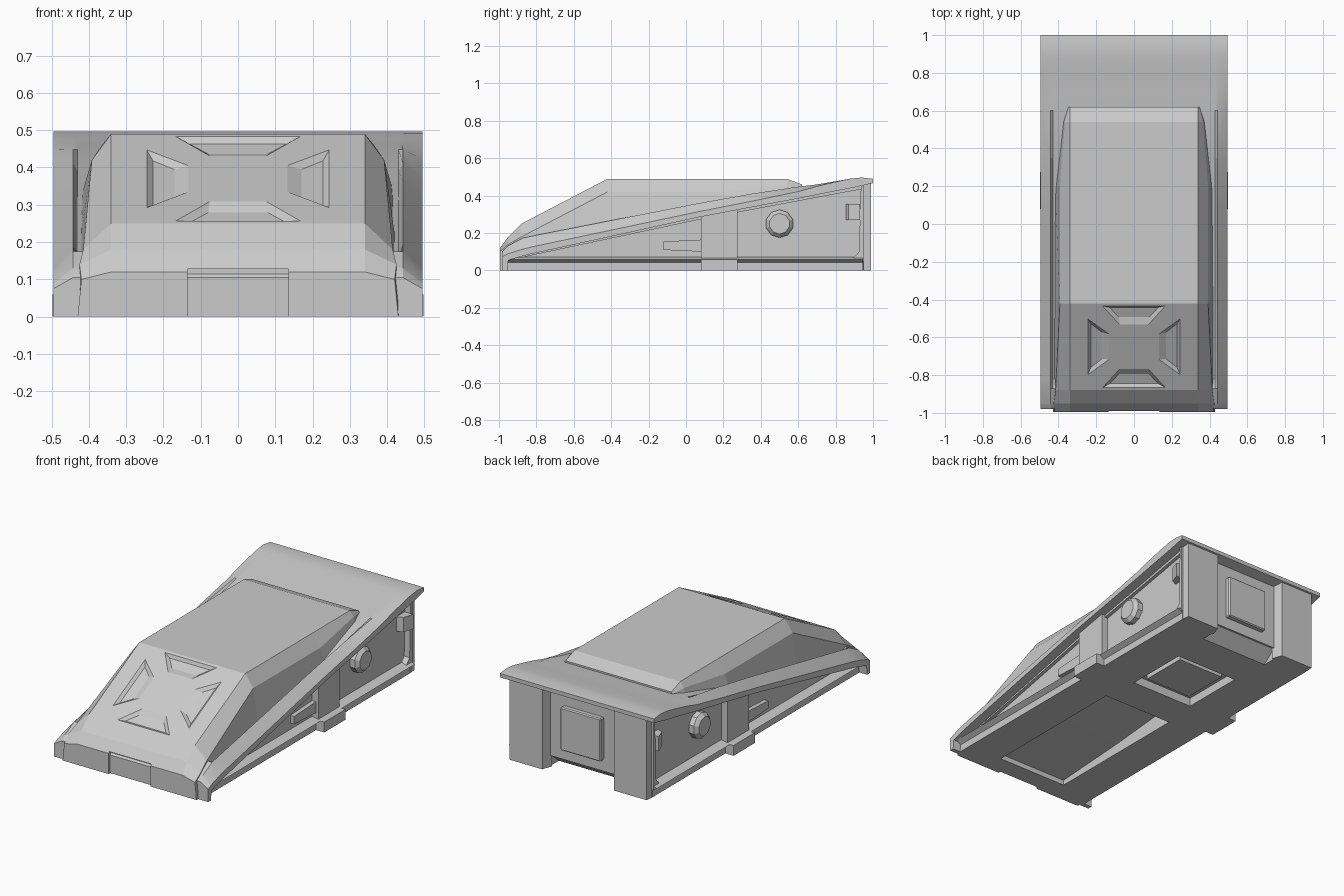
import bpy, bmesh, math
from mathutils import Vector

if "Cube" in bpy.data.objects:
    bpy.data.objects.remove(bpy.data.objects["Cube"])


def loft(name, rings, smooth=False):
    """Closed solid through a list of equally sized point rings."""
    bm = bmesh.new()
    vs = [[bm.verts.new(p) for p in r] for r in rings]
    n = len(rings[0])
    for a, b in zip(vs, vs[1:]):
        for i in range(n):
            j = (i + 1) % n
            bm.faces.new((a[i], a[j], b[j], b[i]))
    bm.faces.new(vs[0])
    bm.faces.new(vs[-1])
    bmesh.ops.recalc_face_normals(bm, faces=bm.faces)
    me = bpy.data.meshes.new(name)
    bm.to_mesh(me)
    bm.free()
    ob = bpy.data.objects.new(name, me)
    bpy.context.collection.objects.link(ob)
    if smooth:
        bpy.ops.object.select_all(action='DESELECT')
        ob.select_set(True)
        bpy.context.view_layer.objects.active = ob
        bpy.ops.object.shade_smooth_by_angle(angle=math.radians(25))
    return ob


def prism_x(name, pts, x0, x1):
    return loft(name, [[(x, y, z) for y, z in pts] for x in (x0, x1)])


def box(name, x0, x1, y0, y1, z0, z1):
    return prism_x(name, [(y0, z0), (y1, z0), (y1, z1), (y0, z1)], x0, x1)


def cut(ob, cutter):
    m = ob.modifiers.new("cut", 'BOOLEAN')
    m.operation, m.solver, m.object = 'DIFFERENCE', 'EXACT', cutter
    bpy.context.view_layer.objects.active = ob
    bpy.ops.object.modifier_apply(modifier=m.name)
    bpy.data.objects.remove(cutter, do_unlink=True)


def mirror_ring(y, half):
    """Symmetric cross-section from right-hand (x, z) points."""
    return [(x, y, z) for x, z in half] + [(-x, y, z) for x, z in reversed(half)]


# Wedge core: two recesses in the underside, chamfered tail between the posts
core = prism_x("wedge_core", [(-0.955, 0), (0.94, 0), (0.94, 0.455), (0.07, 0.295),
                              (-0.955, 0.065)], -0.42, 0.42)
cut(core, prism_x("recess_cutter", [(-0.87, -0.1), (0.03, -0.1), (0.03, 0.1), (-0.4, 0.06),
                                    (-0.87, 0.03)], -0.225, 0.225))
cut(core, box("recess_cutter", -0.2, 0.2, 0.24, 0.62, -0.1, 0.05))
cut(core, prism_x("tail_cutter", [(0.84, -0.01), (1.0, -0.01), (1.0, 0.07), (0.93, 0.065)],
                  -0.22, 0.22))
box("belly_plate", -0.15, 0.15, 0.29, 0.57, 0.02, 0.06)

# Sloping deck with raised rim and groove: y, underside, edge, rim, groove depth
deck = [(-0.98, 0.0, 0.075, 0.105, 0.0), (-0.955, 0.0, 0.088, 0.13, 0.0),
        (-0.95, 0.055, 0.09, 0.133, 0.0), (-0.87, 0.078, 0.115, 0.175, 0.0),
        (-0.82, 0.09, 0.127, 0.185, 0.035), (0.07, 0.285, 0.315, 0.36, 0.04),
        (0.35, 0.338, 0.37, 0.41, 0.02), (0.6, 0.385, 0.422, 0.448, 0.0),
        (0.7, 0.405, 0.45, 0.46, 0.0), (0.8, 0.425, 0.474, 0.477, 0.0),
        (0.88, 0.44, 0.491, 0.491, 0.0), (0.94, 0.453, 0.497, 0.497, 0.0),
        (1.0, 0.467, 0.49, 0.49, 0.0)]
loft("deck", [mirror_ring(y, [(0.42, zb), (0.495, zb), (0.495, ze), (0.442, zi), (0.43, zi - g)])
              for y, zb, ze, zi, g in deck], smooth=True)

# Faceted canopy and nose: y, top z, chamfer (x, z), base (x, z)
cab = [(-0.995, 0.12, 0.42, 0.1, 0.43, 0.0), (-0.95, 0.18, 0.425, 0.14, 0.43, 0.0),
       (-0.88, 0.25, 0.415, 0.18, 0.425, 0.09), (-0.42, 0.49, 0.392, 0.42, 0.423, 0.2),
       (0.2, 0.49, 0.392, 0.42, 0.418, 0.33), (0.54, 0.49, 0.365, 0.46, 0.385, 0.39),
       (0.62, 0.46, 0.347, 0.45, 0.36, 0.41)]
canopy = loft("canopy", [mirror_ring(y, [(xb, zb), (xm, zm), (0.34, zt)])
                         for y, zt, xm, zm, xb, zb in cab])
cut(canopy, prism_x("notch_cutter", [(-1.1, -0.1), (-0.97, -0.1), (-0.97, 0.128),
                                     (-1.1, 0.128)], -0.135, 0.135))

# Four tapered pockets forming a cross on the sloping hood
origin, u = Vector((0, -0.65, 0.37)), Vector((1, 0, 0))
v = Vector((0, 0.46, 0.24)).normalized()
nrm = u.cross(v)


def hood_ring(turn, pts, h):
    c, s = math.cos(turn), math.sin(turn)
    return [origin + u * (a * c - b * s) + v * (a * s + b * c) + nrm * h for a, b in pts]


for k in range(4):
    t = k * math.pi / 2
    top = [(-0.175, 0.248), (0.175, 0.248), (0.075, 0.125), (-0.075, 0.125)]
    low = [(-0.13, 0.228), (0.13, 0.228), (0.08, 0.17), (-0.08, 0.17)]
    cut(canopy, loft("pocket_cutter", [hood_ring(t, top, 0.003), hood_ring(t, low, -0.014)]))

# Rear panel plate
plate = box("rear_plate", -0.13, 0.13, 0.93, 0.97, 0.13, 0.38)
bev = plate.modifiers.new("bevel", 'BEVEL')
bev.width, bev.segments = 0.006, 1

for s, side in ((1, "right"), (-1, "left")):
    # Rear corner posts
    post = [(0.21, 0.93), (0.23, 0.99), (0.44, 0.99), (0.445, 0.95), (0.4, 0.94)]
    loft(side + "_rear_post", [[(s * x, y, z) for x, y in post] for z in (0, 0.47)])
    # Sill with overhanging lip, its rear end curving upward
    sill = [(0.4, 0), (0.445, 0), (0.445, 0.042), (0.475, 0.06), (0.46, 0.066), (0.41, 0.075)]
    loft(side + "_sill", [[(s * x, y, z) for x, z in sill] for y in (-0.96, 0.945)])
    # Pillar and its foot
    prism_x(side + "_pillar", [(0.08, 0.05), (0.275, 0.05), (0.275, 0.33), (0.08, 0.295)],
            s * 0.4, s * 0.46)
    box(side + "_pillar_foot", s * 0.4, s * 0.498, 0.08, 0.275, 0.0, 0.06)
    # Ten-sided knob
    rad = [(0.41, 0.075), (0.45, 0.075), (0.47, 0.055)]
    loft(side + "_knob", [[(s * x, 0.5 + r * math.cos(a * math.pi / 5 + 0.31),
                            0.25 + r * math.sin(a * math.pi / 5 + 0.31)) for a in range(10)]
                          for x, r in rad])
    # Fin ahead of the pillar
    prism_x(side + "_fin", [(-0.12, 0.11), (0.09, 0.1), (0.09, 0.165), (-0.12, 0.155)],
            s * 0.41, s * 0.445)
    # Wedge latch and trim strip at the rear of the side panel
    latch = [(0.85, 0.41), (0.93, 0.41), (0.93, 0.475), (0.87, 0.455)]
    loft(side + "_latch", [[(s * x, y, z) for y, x in latch] for z in (0.27, 0.355)])
    prism_x(side + "_rear_trim", [(0.88, 0.05), (0.95, 0.05), (0.95, 0.46), (0.935, 0.45),
                                  (0.925, 0.1)], s * 0.41, s * 0.455)
    # Trim under the deck edge
    prism_x(side + "_deck_trim", [(-0.9, 0.065), (0.07, 0.272), (0.94, 0.435), (0.94, 0.46),
                                  (0.07, 0.3), (-0.9, 0.085)], s * 0.41, s * 0.44)
